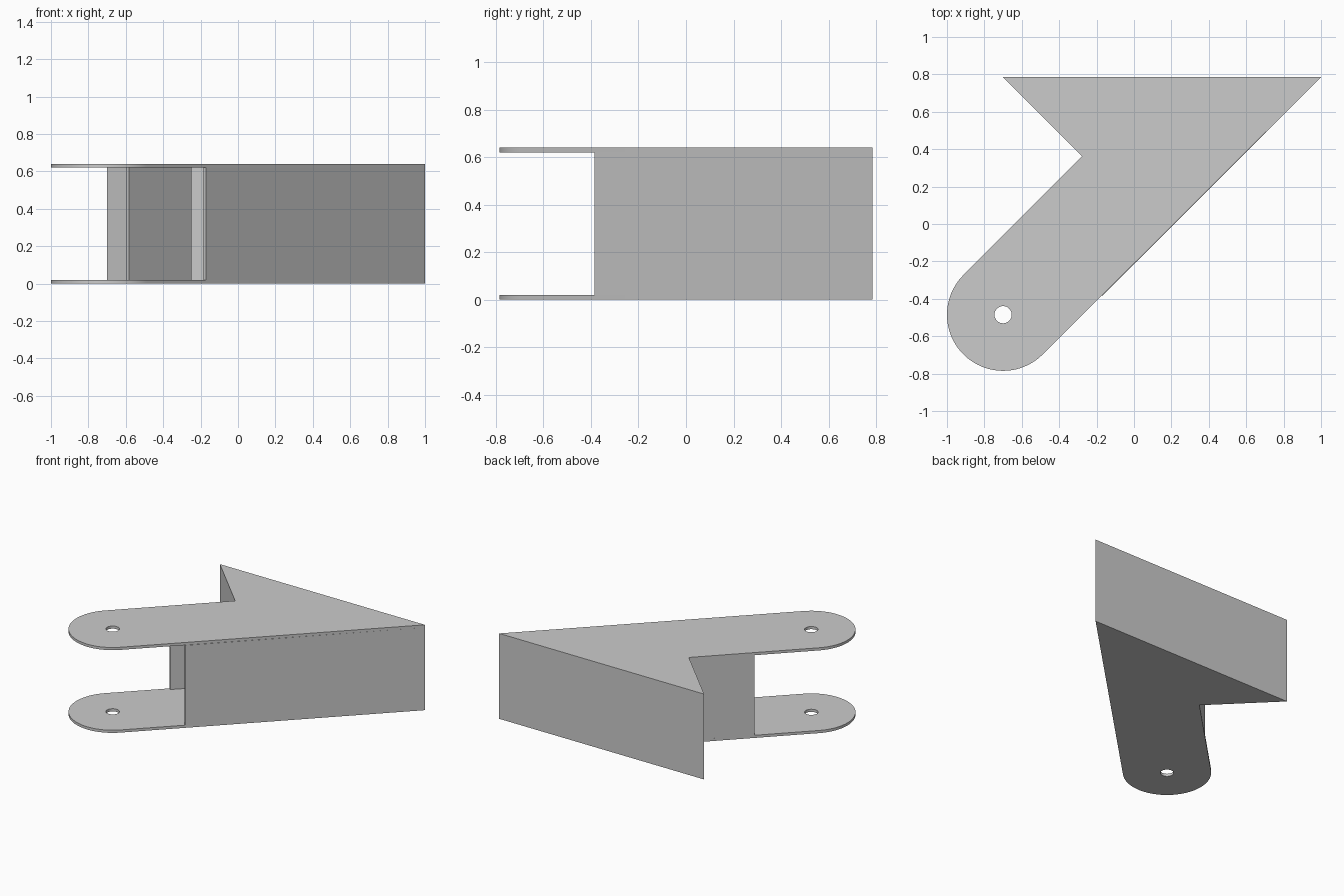
import bpy
from math import cos, sin, pi, radians

if "Cube" in bpy.data.objects:
    bpy.data.objects.remove(bpy.data.objects["Cube"])

HEIGHT, THICK = 0.64, 0.02
PIVOT, ARM_R, HOLE_R = (-0.70, -0.485), 0.30, 0.046


def arc(center, radius, start, end, steps, closed=False):
    n = steps if closed else steps + 1
    return [(center[0] + radius * cos(start + (end - start) * i / steps),
             center[1] + radius * sin(start + (end - start) * i / steps))
            for i in range(n)]


def extruded(name, loops, z0, z1):
    """Extrude flat outlines (with optional holes) from z0 to z1."""
    curve = bpy.data.curves.new(name, 'CURVE')
    curve.dimensions, curve.fill_mode = '2D', 'BOTH'
    curve.extrude = (z1 - z0) / 2
    for loop in loops:
        s = curve.splines.new('POLY')
        s.points.add(len(loop) - 1)
        for p, (x, y) in zip(s.points, loop):
            p.co = (x, y, 0, 1)
        s.use_cyclic_u = True
    obj = bpy.data.objects.new(name, curve)
    bpy.context.collection.objects.link(obj)
    obj.location.z = (z0 + z1) / 2
    bpy.ops.object.select_all(action='DESELECT')
    obj.select_set(True)
    bpy.context.view_layer.objects.active = obj
    bpy.ops.object.convert(target='MESH')
    bpy.ops.object.shade_smooth_by_angle(angle=radians(30))
    return obj


# Top and bottom plates: triangle with a rounded arm and a pivot hole
plate = [(1.0, 0.785), (-0.70, 0.785), (-0.277, 0.362)]
plate += arc(PIVOT, ARM_R, radians(135), radians(315), 40)
hole = arc(PIVOT, HOLE_R, 0, 2 * pi, 32, closed=True)
extruded("bottom_plate", [plate, hole], 0, THICK)
extruded("top_plate", [plate, hole], HEIGHT - THICK, HEIGHT)

# Thin side and back walls of the hollow body, open towards the arm
outer = [(-0.170, -0.385), (1.0, 0.785), (-0.70, 0.785),
         (-0.277, 0.362), (-0.597, 0.042)]
inner = [(-0.583, 0.028), (-0.249, 0.362), (-0.652, 0.765),
         (0.952, 0.765), (-0.184, -0.371)]
extruded("body_walls", [outer + inner], THICK, HEIGHT - THICK)
